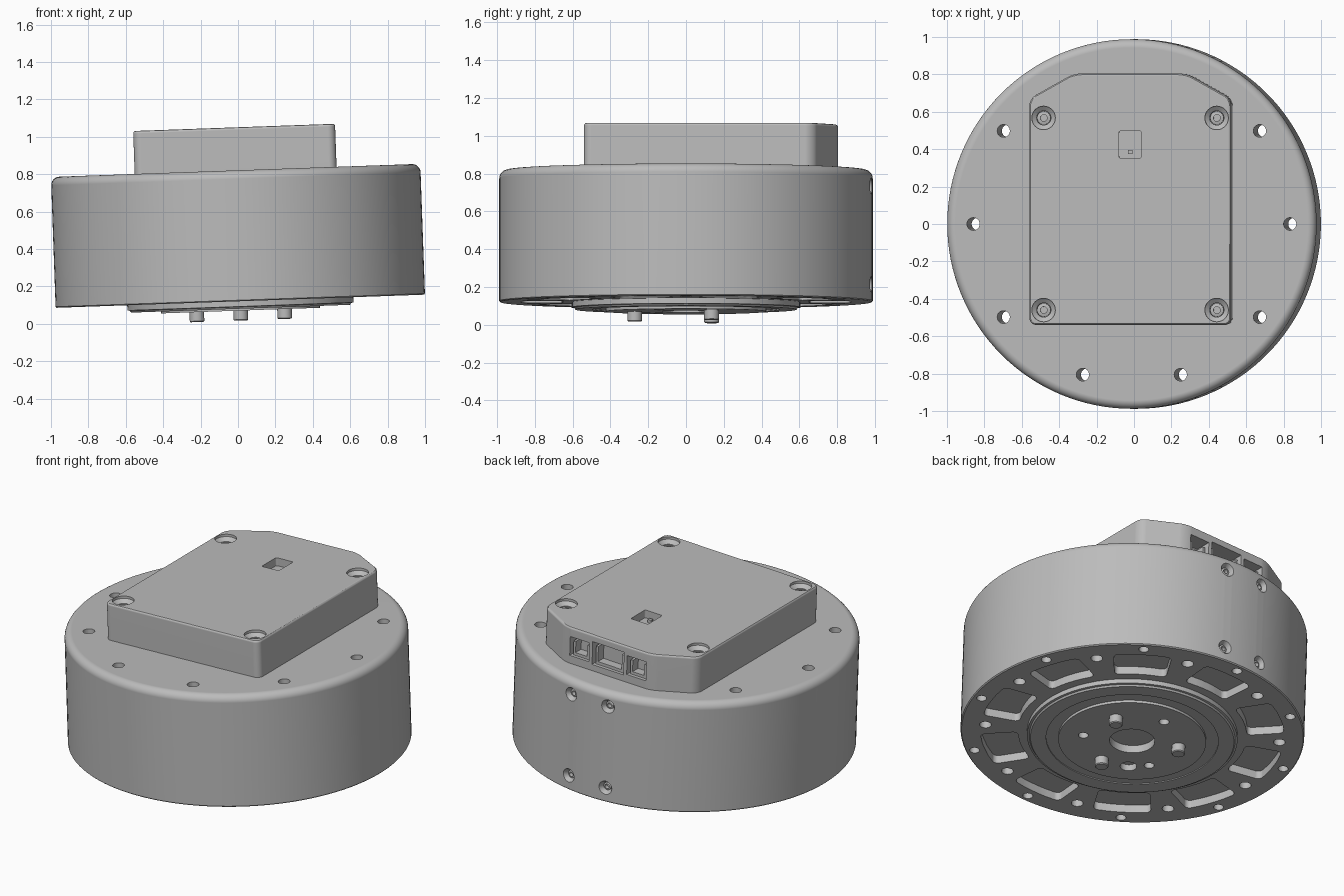
import bpy, bmesh, math
from mathutils import Matrix, Vector

cube = bpy.data.objects.get("Cube")
if cube:
    bpy.data.objects.remove(cube, do_unlink=True)

grey = bpy.data.materials.new("plain_grey")
grey.use_nodes = True
GREY = (0.5, 0.5, 0.5, 1)
grey.diffuse_color = GREY
grey.node_tree.nodes["Principled BSDF"].inputs["Base Color"].default_value = GREY

# The whole unit leans slightly about the y axis
TILT = Matrix.Rotation(math.radians(-2.04), 4, 'Y') @ Matrix.Translation((0.0165, 0, 0))
STEP = math.tau / 10
BODY_LOW, BODY_TOP, BOX_TOP = 0.12, 0.82, 1.05


def polar(radius, angle, z=0):
    return Vector((radius * math.cos(angle), radius * math.sin(angle), z))


def lathe(bm, profile, segments=32, matrix=Matrix()):
    """Revolve (radius, z) points about z; both ends lie on the axis."""
    part = bmesh.new()
    verts = [part.verts.new((r, 0, z)) for r, z in profile]
    edges = [part.edges.new(pair) for pair in zip(verts, verts[1:])]
    bmesh.ops.spin(part, geom=verts + edges, axis=(0, 0, 1), cent=(0, 0, 0),
                   steps=segments, angle=math.tau, use_merge=True)
    merge(bm, part, matrix)


def rod(bm, radius, z0, z1, matrix=Matrix(), segments=24):
    lathe(bm, [(0, z0), (radius, z0), (radius, z1), (0, z1)], segments, matrix)


def prism(bm, outline, z0, z1, corner=0, edge=0, matrix=Matrix()):
    """Extrude an outline, round its upright corners and then its top edge."""
    part = bmesh.new()
    face = part.faces.new([part.verts.new((p[0], p[1], z0)) for p in outline])
    ext = bmesh.ops.extrude_face_region(part, geom=[face])
    bmesh.ops.translate(part, vec=(0, 0, z1 - z0),
                        verts=[v for v in ext["geom"] if isinstance(v, bmesh.types.BMVert)])
    if corner:
        upright = [e for e in part.edges if abs(e.verts[0].co.z - e.verts[1].co.z) > 1e-5]
        bmesh.ops.bevel(part, geom=upright, offset=corner, segments=5, profile=0.5, affect='EDGES')
    if edge:
        rim = [e for e in part.edges if all(abs(v.co.z - z1) < 1e-5 for v in e.verts)]
        bmesh.ops.bevel(part, geom=rim, offset=edge, segments=3, profile=0.5, affect='EDGES')
    merge(bm, part, matrix)


def rect(w, d, x=0, y=0):
    return [(x + sx * w / 2, y + sy * d / 2) for sx, sy in ((-1, -1), (1, -1), (1, 1), (-1, 1))]


def block(bm, x0, x1, y0, y1, z0, z1):
    prism(bm, rect(x1 - x0, y1 - y0, (x0 + x1) / 2, (y0 + y1) / 2), z0, z1)


def merge(bm, part, matrix):
    bmesh.ops.remove_doubles(part, verts=part.verts, dist=1e-5)
    bmesh.ops.recalc_face_normals(part, faces=part.faces)
    part.transform(matrix)
    temp = bpy.data.meshes.new("temp")
    part.to_mesh(temp)
    part.free()
    bm.from_mesh(temp)
    bpy.data.meshes.remove(temp)


def add_object(name, bm):
    mesh = bpy.data.meshes.new(name)
    bm.to_mesh(mesh)
    bm.free()
    mesh.materials.append(grey)
    obj = bpy.data.objects.new(name, mesh)
    bpy.context.collection.objects.link(obj)
    return obj


def finish(name, bm, cuts=None):
    obj = add_object(name, bm)
    bpy.ops.object.select_all(action='DESELECT')
    bpy.context.view_layer.objects.active = obj
    obj.select_set(True)
    if cuts:
        cutter = add_object(name + "_cutter", cuts)
        cutter.hide_render = True
        mod = obj.modifiers.new("cut", 'BOOLEAN')
        mod.operation, mod.solver, mod.object = 'DIFFERENCE', 'EXACT', cutter
        bpy.ops.object.modifier_apply(modifier=mod.name)
        bpy.data.objects.remove(cutter, do_unlink=True)
    bpy.ops.object.shade_smooth_by_angle(angle=math.radians(30))
    weighted = obj.modifiers.new("flat_faces", 'WEIGHTED_NORMAL')
    weighted.keep_sharp = True
    obj.matrix_world = TILT
    return obj


# Housing: drum with a rounded top edge
R, F = 0.988, 0.045
body, cuts = bmesh.new(), bmesh.new()
fillet = [(R - F + F * math.cos(a), BODY_TOP - F + F * math.sin(a))
          for a in (math.pi / 2 * i / 7 for i in range(8))]
lathe(body, [(0, BODY_LOW), (R - 0.006, BODY_LOW), (R, BODY_LOW + 0.006)] + fillet
      + [(0, BODY_TOP)], 128)
for k in range(10):
    # Mounting holes, blind where the cover stands over them
    top = 0.5 if k in (2, 3) else 0.9
    rod(cuts, 0.034, 0.05, top, Matrix.Translation(polar(0.847, k * STEP)))
    # Rim screw holes and rounded weight-saving pockets between them
    mid = (k + 0.5) * STEP
    rod(cuts, 0.029, 0.05, 0.17, Matrix.Translation(polar(0.935, mid)))
    outer = [polar(0.875, math.radians(a)) for a in (-11, -4, 4, 11)]
    inner = [polar(0.66, math.radians(a)) for a in (13, 4, -4, -13)]
    prism(cuts, outer + inner, 0.05, 0.17, corner=0.03, matrix=Matrix.Rotation(mid, 4, 'Z'))

# Countersunk screw holes in the back of the drum wall
screws = bmesh.new()
for side in (-1, 1):
    for z in (0.21, 0.73):
        out = polar(1, math.radians(90 + 7.5 * side))
        place = Matrix.Translation(out * R + Vector((0, 0, z))) @ out.to_track_quat('Z', 'Y').to_matrix().to_4x4()
        lathe(cuts, [(0, -0.06), (0.026, -0.06), (0.026, -0.03), (0.042, 0.0),
                     (0.042, 0.03), (0, 0.03)], 24, place)
        lathe(screws, [(0, -0.065), (0.024, -0.065), (0.024, -0.025), (0.014, -0.022),
                       (0.012, -0.045), (0, -0.045)], 24, place)
finish("housing", body, cuts)

# Output flange with raised boss, centre bore and small holes
flange, cuts = bmesh.new(), bmesh.new()
lathe(flange, [(0, 0.07), (0.425, 0.07), (0.425, 0.086), (0.495, 0.086), (0.495, 0.08),
               (0.585, 0.08), (0.592, 0.09), (0.605, 0.092), (0.605, 0.125), (0, 0.125)], 96)
rod(cuts, 0.13, 0.0, 0.118, segments=48)
for k in range(3):
    rod(cuts, 0.029, 0.0, 0.11, Matrix.Translation(polar(0.285, math.pi / 2 + k * math.tau / 3)))
rod(cuts, 0.048, 0.0, 0.11, Matrix.Translation((-0.165, -0.23, 0)))
finish("output_flange", flange, cuts)

# Three drive pins
pins = bmesh.new()
for k in range(3):
    lathe(pins, [(0, 0.017), (0.034, 0.017), (0.039, 0.022), (0.039, 0.08), (0, 0.08)], 24,
          Matrix.Translation(polar(0.271, math.radians(30) + k * math.tau / 3)))
finish("drive_pins", pins)

# Electronics cover with clipped back corners
cover, cuts = bmesh.new(), bmesh.new()
half = [(0.54, -0.54), (0.54, 0.67), (0.30, 0.805)]
prism(cover, half + [(-x, y) for x, y in reversed(half)], BODY_TOP - 0.01, BOX_TOP,
      corner=0.04, edge=0.014)
for x in (-0.463, 0.463):
    for y in (-0.46, 0.567):
        place = Matrix.Translation((x, y, BOX_TOP))
        lathe(cuts, [(0, -0.09), (0.038, -0.09), (0.038, -0.035), (0.063, -0.015),
                     (0.063, 0.03), (0, 0.03)], 32, place)
        lathe(screws, [(0, -0.095), (0.036, -0.095), (0.036, -0.04), (0.018, -0.036),
                       (0.018, -0.06), (0, -0.06)], 24, place)
prism(cuts, rect(0.12, 0.145, 0, 0.425), BOX_TOP - 0.05, BOX_TOP + 0.03, corner=0.01)
# Port openings: x centre, width, bottom, top
PORTS = ((0.2, 0.135, 0.87, 0.99), (0, 0.22, 0.86, 1.005), (-0.2, 0.135, 0.87, 0.99))
for x, w, z0, z1 in PORTS:
    block(cuts, x - w / 2, x + w / 2, 0.70, 0.85, z0, z1)
finish("electronics_cover", cover, cuts)
finish("screws", screws)

# Sockets set inside the ports
sockets = bmesh.new()
for x, w, z0, z1 in PORTS:
    h = w / 2 - 0.012
    block(sockets, x - h, x + h, 0.69, 0.785, z0 - 0.005, z0 + 0.018)
    for side in (-1, 1):
        edge = x + side * h
        block(sockets, min(edge, edge - side * 0.015), max(edge, edge - side * 0.015),
              0.69, 0.785, z0 + 0.018, z1 - 0.03)
    block(sockets, x - h, x + h, 0.69, 0.73, z0 + 0.018, z1 - 0.03)
finish("port_sockets", sockets)

# Small indicator inside the top window
lamp = bmesh.new()
block(lamp, -0.012, 0.012, 0.375, 0.395, BOX_TOP - 0.055, BOX_TOP - 0.03)
finish("indicator", lamp)
